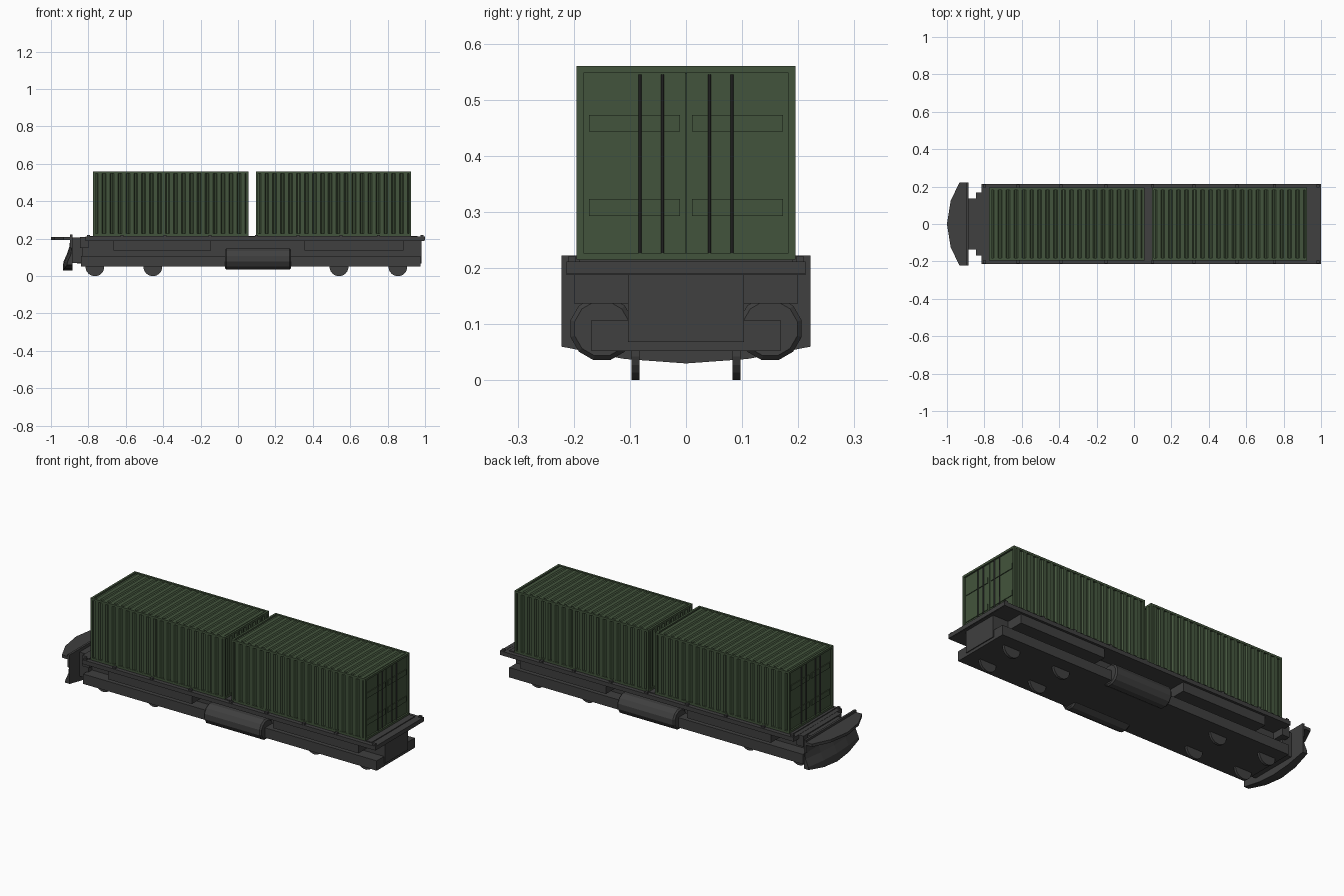
import bpy, bmesh, math
from mathutils import Vector

if "Cube" in bpy.data.objects:
    bpy.data.objects.remove(bpy.data.objects["Cube"])


def material(name, col):
    m = bpy.data.materials.new(name)
    m.diffuse_color = (*col, 1)
    m.use_nodes = True
    m.node_tree.nodes["Principled BSDF"].inputs["Base Color"].default_value = m.diffuse_color
    return m


GREEN = material("green_paint", (0.055, 0.088, 0.045))
DARK = material("dark_steel", (0.05, 0.05, 0.05))


def finish(name, bm, mat):
    bmesh.ops.recalc_face_normals(bm, faces=bm.faces)
    me = bpy.data.meshes.new(name)
    bm.to_mesh(me)
    bm.free()
    me.materials.append(mat)
    ob = bpy.data.objects.new(name, me)
    bpy.context.collection.objects.link(ob)
    return ob


def box(name, x, y, z, mat=DARK):
    bm = bmesh.new()
    bmesh.ops.create_cube(bm, size=1)
    for v in bm.verts:
        v.co = [(r[0] + r[1]) / 2 + c * abs(r[1] - r[0]) for r, c in zip((x, y, z), v.co)]
    return finish(name, bm, mat)


def prism(name, pts, vec, mat=DARK):
    bm = bmesh.new()
    f = bm.faces.new([bm.verts.new(p) for p in pts])
    ext = bmesh.ops.extrude_face_region(bm, geom=[f], use_keep_orig=True)
    bmesh.ops.translate(bm, vec=Vector(vec),
                        verts=[g for g in ext["geom"] if isinstance(g, bmesh.types.BMVert)])
    return finish(name, bm, mat)


def cylinder(name, centre, r, length, axis, sides, mat=DARK, bevel=0):
    """Closed prism along an axis, with optional chamfered rims."""
    h, rings = length / 2, []
    ends = [(-h, r - bevel), (-h + bevel, r), (h - bevel, r), (h, r - bevel)] if bevel else [(-h, r), (h, r)]
    bm = bmesh.new()
    for d, rad in ends:
        ring = []
        for i in range(sides):
            a = 2 * math.pi * (i + 0.5) / sides
            p = [rad * math.cos(a), rad * math.sin(a)]
            p.insert(axis, d)
            ring.append(bm.verts.new(Vector(p) + Vector(centre)))
        rings.append(ring)
    for a, b in zip(rings, rings[1:]):
        for i in range(sides):
            j = (i + 1) % sides
            bm.faces.new((a[i], a[j], b[j], b[i]))
    bm.faces.new(rings[0])
    bm.faces.new(rings[-1])
    return finish(name, bm, mat)


def corrugation(length, ribs, top, low, back):
    """Trapezoid rib outline as (along, depth), closed by a flat back."""
    p, pts = length / ribs, [(-length / 2, back)]
    for i in range(ribs):
        u = -length / 2 + i * p
        pts += [(u, low), (u + p * .2, low), (u + p * .35, top), (u + p * .85, top)]
    return pts + [(length / 2, low), (length / 2, back)]


# Containers, doors facing outwards
L, W, Z0, Z1, T = 0.415, 0.195, 0.215, 0.56, 0.012
for label, cx, s in (("left", -0.36, -1), ("right", 0.51, 1)):
    n = label + "_container_"
    for sy in (-1, 1):
        ys = (sy * (W - T), sy * W)
        for e in (-1, 1):
            box(n + "corner_post", (cx + e * (L - T), cx + e * L), ys, (Z0, Z1), GREEN)
        for z in (Z0, Z1 - T):
            box(n + "side_rail", (cx - L, cx + L), ys, (z, z + T), GREEN)
        # ribbed side wall
        prof = corrugation(2 * (L - T), 19, W - .001, W - .010, W - .016)
        prism(n + "side_wall", [(cx + u, sy * d, Z0 + T) for u, d in prof], (0, 0, Z1 - Z0 - 2 * T), GREEN)
    for e in (-1, 1):
        for z in (Z0, Z1 - T):
            box(n + "end_rail", (cx + e * (L - T), cx + e * L), (-W, W), (z, z + T), GREEN)
    # ribbed roof, floor and inner end wall
    prof = corrugation(2 * (L - T), 19, Z1 - .003, Z1 - .009, Z1 - .014)
    prism(n + "roof", [(cx + u, -W + T, d) for u, d in prof], (0, 2 * (W - T), 0), GREEN)
    box(n + "floor", (cx - L, cx + L), (-W + T, W - T), (Z0, Z0 + T), GREEN)
    prof = corrugation(2 * (W - T), 9, L - .001, L - .010, L - .016)
    prism(n + "end_wall", [(cx - s * d, u, Z0 + T) for u, d in prof], (0, 0, Z1 - Z0 - 2 * T), GREEN)
    # doors with pressed panels, locking bars and bar brackets
    xd = cx + s * (L - .009)
    for sy in (-1, 1):
        box(n + "door", (xd - s * .008, xd), (sy * .001, sy * (W - T)), (Z0 + T, Z1 - T), GREEN)
        for z in ((.293, .323), (.443, .473)):
            box(n + "door_panel", (xd, xd + s * .004), (sy * .011, sy * .173), z, GREEN)
        for y in (.042, .082):
            cylinder(n + "locking_bar", (xd + s * .006, sy * y, (Z0 + Z1 - .01) / 2),
                     .003, Z1 - Z0 - .02, 2, 8, DARK)

# Deck and raised rails
box("deck", (-.815, .995), (-.213, .213), (.188, .211))
box("deck_bed", (-.79, .96), (-.19, .19), (.211, .2155))
box("deck_end_lip", (.98, 1.0), (-.213, .213), (.189, .212))
box("front_step", (-.845, -.80), (-.168, .168), (.15, .21))
box("coupling_beam", (-.895, -.83), (-.135, .135), (.07, .205))

# Chassis
box("centre_beam", (-.86, .98), (-.103, .103), (.068, .19))
box("lower_frame", (-.84, .975), (-.168, .168), (.052, .107))
for sy in (-1, 1):
    for x in ((-.665, -.145), (.355, .885)):
        box("equipment_box", x, (sy * .10, sy * .20), (.137, .19))
    cylinder("side_tank", (.107, sy * .15, .092), .058, .355, 0, 12, DARK, .008)
    for x in (-.8, -.62, -.39, -.15, .1, .32, .55, .75, .985):
        box("deck_lock", (x - .008, x + .008), (sy * .196, sy * .210), (.211, .221))
    # wheels
    for x in (-.765, -.455, .54, .855):
        cylinder("wheel", (x, sy * .09, .05), .0505, .014, 1, 20)

# Curved plough: sections across y, stacked upwards
stations = [(-.222, .022, .06), (-.11, .006, .038), (0, 0, .03), (.11, .006, .038), (.222, .022, .06)]
bm = bmesh.new()
sections = []
for y, back, zb in stations:
    front = [(-.936, zb), (-.934, .075), (-.916, .115), (-.902, .155), (-.897, .2)]
    sec = [(min(x + back, -.889), z) for x, z in front] + [(-.885, .2), (-.885, zb)]
    sections.append([bm.verts.new((x, y, z)) for x, z in sec])
for a, b in zip(sections, sections[1:]):
    for i in range(len(a)):
        j = (i + 1) % len(a)
        bm.faces.new((a[i], a[j], b[j], b[i]))
bm.faces.new(sections[0])
bm.faces.new(sections[-1])
finish("plough_blade", bm, DARK)

# Plough top plate and back edge
plan = [(-.887, -.222), (-.933, -.222), (-.98, -.125), (-1, 0), (-.98, .125), (-.933, .222), (-.887, .222)]
prism("plough_top_plate", [(x, y, .194) for x, y in plan], (0, 0, .016))
box("plough_back_edge", (-.897, -.885), (-.222, .222), (.15, .222))
